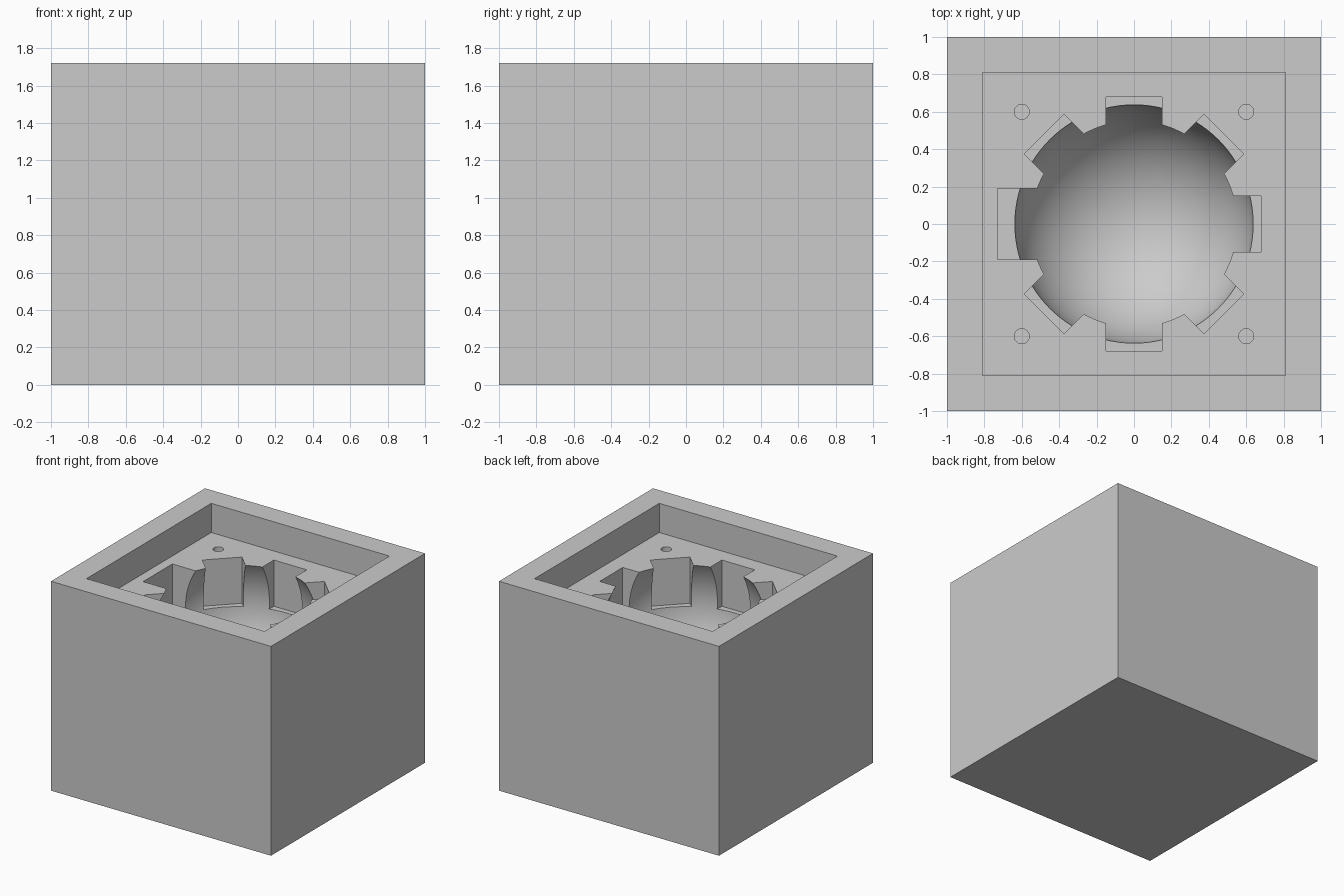
import bpy
import math
from mathutils import Matrix

default = bpy.data.objects.get("Cube")
if default:
    bpy.data.objects.remove(default, do_unlink=True)

HEIGHT = 1.72
FLOOR = 1.48         # floor of the square pocket
NOTCH_FLOOR = 1.10   # floor of the notches around the bowl
BOWL_Z, BOWL_R = 1.155, 0.64

grey = bpy.data.materials.new("grey")
grey.use_nodes = True
colour = (0.6, 0.6, 0.6, 1)
grey.diffuse_color = colour
grey.node_tree.nodes["Principled BSDF"].inputs["Base Color"].default_value = colour


def box(name, low, high, angle=0):
    """Box between two corners, turned about the z axis."""
    bpy.ops.mesh.primitive_cube_add(size=1)
    ob = bpy.context.object
    ob.name = name
    size = [h - l for l, h in zip(low, high)]
    middle = [(l + h) / 2 for l, h in zip(low, high)]
    ob.data.transform(Matrix.Rotation(angle, 4, "Z")
                      @ Matrix.Translation(middle)
                      @ Matrix.Diagonal((*size, 1)))
    return ob


# Solid block
block = box("block", (-1, -1, 0), (1, 1, HEIGHT))
block.data.materials.append(grey)

# Square pocket in the top
cutters = [box("pocket_cutter", (-0.81, -0.81, FLOOR), (0.81, 0.81, 2))]

# Spherical bowl
bpy.ops.mesh.primitive_uv_sphere_add(segments=96, ring_count=48, radius=BOWL_R,
                                     location=(0, 0, BOWL_Z))
bpy.context.object.name = "bowl_cutter"
cutters.append(bpy.context.object)

# Eight notches around the bowl, the one on the -x side larger
for i in range(8):
    reach, half = (0.73, 0.19) if i == 4 else (0.68, 0.15)
    cutters.append(box("notch_cutter", (0.42, -half, NOTCH_FLOOR),
                       (reach, half, 1.6), i * math.pi / 4))

# Small round holes in the pocket corners
for x in (-0.6, 0.6):
    for y in (-0.6, 0.6):
        bpy.ops.mesh.primitive_cylinder_add(vertices=32, radius=0.04, depth=0.24,
                                            location=(x, y, FLOOR))
        bpy.context.object.name = "hole_cutter"
        cutters.append(bpy.context.object)

# Cut everything out of the block
bpy.ops.object.select_all(action="DESELECT")
block.select_set(True)
bpy.context.view_layer.objects.active = block
for cutter in cutters:
    cutter.hide_render = True
    mod = block.modifiers.new(cutter.name, "BOOLEAN")
    mod.operation = "DIFFERENCE"
    mod.solver = "EXACT"
    mod.object = cutter
    bpy.ops.object.modifier_apply(modifier=mod.name)
for cutter in cutters:
    bpy.data.objects.remove(cutter, do_unlink=True)

bpy.ops.object.shade_smooth_by_angle(angle=math.radians(25))
